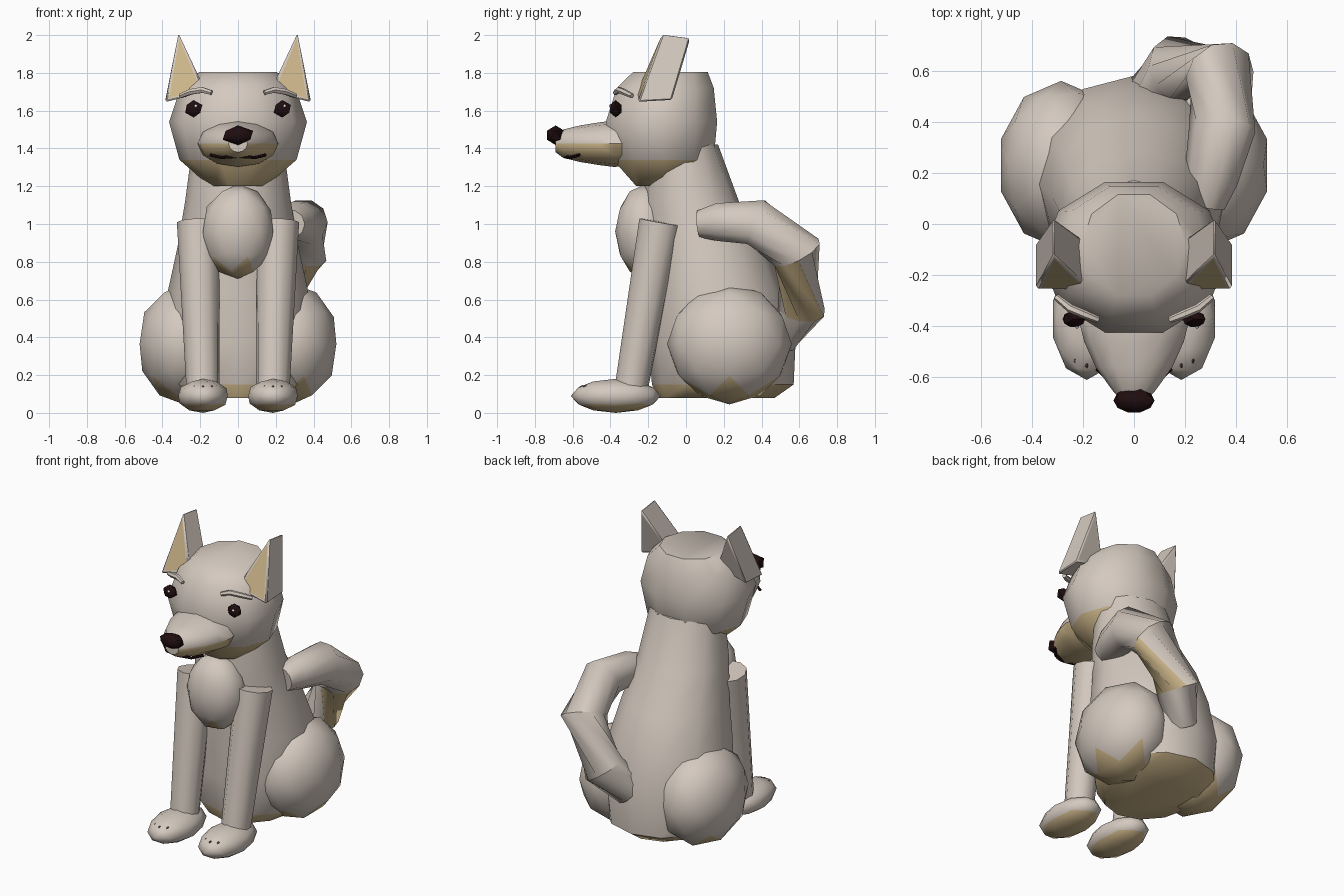
import bpy, bmesh, math
from mathutils import Vector, Matrix

if "Cube" in bpy.data.objects:
    bpy.data.objects.remove(bpy.data.objects["Cube"])

V = Vector


def material(name, rgb):
    m = bpy.data.materials.new(name)
    m.diffuse_color = (*rgb, 1)
    m.use_nodes = True
    m.node_tree.nodes["Principled BSDF"].inputs["Base Color"].default_value = m.diffuse_color
    return m


FUR = material("pale fur", (0.66, 0.585, 0.52))
GOLD = material("golden underside", (0.60, 0.46, 0.25))
DARK = material("dark brown", (0.014, 0.004, 0.005))
CLAW = material("claw grey", (0.12, 0.10, 0.09))
WHITE = material("eye highlight", (0.8, 0.8, 0.8))


def finish(name, bm, mats, rule=None, angle=45):
    """Turn a bmesh into an object; faces passing the rule get the second material."""
    bmesh.ops.recalc_face_normals(bm, faces=bm.faces)
    bm.normal_update()
    if rule:
        for f in bm.faces:
            f.material_index = int(rule(f.calc_center_median(), f.normal))
    me = bpy.data.meshes.new(name)
    bm.to_mesh(me)
    bm.free()
    for m in mats:
        me.materials.append(m)
    ob = bpy.data.objects.new(name, me)
    bpy.context.collection.objects.link(ob)
    bpy.ops.object.select_all(action='DESELECT')
    ob.select_set(True)
    bpy.context.view_layer.objects.active = ob
    bpy.ops.object.shade_smooth_by_angle(angle=math.radians(angle))
    return ob


def loft(name, rings, n, mats=(FUR,), rule=None):
    """Skin elliptical rings given as (centre, axis u, axis v)."""
    bm = bmesh.new()
    loops = []
    for c, u, v in rings:
        loops.append([bm.verts.new(V(c) + V(u) * math.cos(a) + V(v) * math.sin(a))
                      for a in (2 * math.pi * i / n for i in range(n))])
    for a, b in zip(loops, loops[1:]):
        for i in range(n):
            j = (i + 1) % n
            bm.faces.new((a[i], a[j], b[j], b[i]))
    bm.faces.new(loops[0])
    bm.faces.new(loops[-1])
    return finish(name, bm, mats, rule)


def tube(name, path, n, mats=(FUR,), rule=None):
    """Round tube through points given as (x, y, z, radius)."""
    pts = [V(p[:3]) for p in path]
    rings = []
    for i, p in enumerate(pts):
        t = (pts[min(i + 1, len(pts) - 1)] - pts[max(i - 1, 0)]).normalized()
        u = t.cross(V((0, 0, 1))).normalized()
        rings.append((p, u * path[i][3], u.cross(t) * path[i][3]))
    return loft(name, rings, n, mats, rule)


def ball(name, centre, radii, sub, mats=(FUR,), rule=None):
    bm = bmesh.new()
    bmesh.ops.create_icosphere(bm, subdivisions=sub, radius=1.0,
                               matrix=Matrix.Translation(centre) @ Matrix.Diagonal((*radii, 1)))
    return finish(name, bm, mats, rule)


def upright(rows):
    """Horizontal rings from (z, half width, y front, y back)."""
    return [((0, (a + b) / 2, z), (rx, 0, 0), (0, (b - a) / 2, 0)) for z, rx, a, b in rows]


def below(limit):
    return lambda c, n: n.z < limit


TWO = (FUR, GOLD)

# Body and neck
loft("body", upright([(0.08, 0.27, -0.15, 0.47), (0.15, 0.36, -0.18, 0.57),
                      (0.37, 0.40, -0.20, 0.58), (0.65, 0.37, -0.21, 0.52),
                      (0.88, 0.32, -0.22, 0.43), (1.12, 0.28, -0.23, 0.28),
                      (1.42, 0.24, -0.20, 0.17)]), 12, TWO, lambda c, n: c.z < 0.14)

# Head
loft("head", upright([(1.20, 0.15, -0.27, 0.02), (1.34, 0.31, -0.40, 0.16),
                      (1.54, 0.365, -0.44, 0.18), (1.72, 0.305, -0.38, 0.16),
                      (1.805, 0.205, -0.29, 0.125)]), 10, TWO, lambda c, n: c.z < 1.33)

# Muzzle, along y: (y, half width, z bottom, z top)
loft("muzzle", [((0, y, 1.425), (rx, 0, 0), (0, 0, rz)) for y, rx, rz in
                [(-0.30, 0.20, 0.115), (-0.38, 0.215, 0.123), (-0.46, 0.195, 0.113),
                 (-0.56, 0.15, 0.097), (-0.65, 0.085, 0.075), (-0.69, 0.05, 0.045)]],
     12, TWO, lambda c, n: c.z < 1.42)
ball("nose", (0, -0.69, 1.47), (0.09, 0.055, 0.052), 1, (DARK,))
tube("mouth", [(-0.145, -0.565, 1.365, 0.009), (-0.09, -0.615, 1.352, 0.009),
               (0, -0.645, 1.358, 0.009), (0.09, -0.615, 1.352, 0.009),
               (0.145, -0.565, 1.365, 0.009)], 6, (DARK,))

# Chest tuft
ball("chest_tuft", (0, -0.22, 0.96), (0.195, 0.155, 0.25), 2, TWO, below(-0.62))


def ear(name, s):
    """Triangular prism leaning back, with an inset golden inner face."""
    front = [V((s * 0.315, -0.125, 2.01)), V((s * 0.385, -0.255, 1.645)),
             V((s * 0.17, -0.26, 1.70))]
    back = [V((0, 0.15, -0.02)), V((0, 0.18, 0.01)), V((0, 0.18, 0.01))]
    bm = bmesh.new()
    a = [bm.verts.new(p) for p in front]
    b = [bm.verts.new(p + d) for p, d in zip(front, back)]
    face = bm.faces.new(a)
    bm.faces.new(b[::-1])
    for i in range(3):
        j = (i + 1) % 3
        bm.faces.new((a[i], b[i], b[j], a[j]))
    bmesh.ops.recalc_face_normals(bm, faces=bm.faces)
    bmesh.ops.inset_individual(bm, faces=[face], thickness=0.03)
    face.material_index = 1
    ob = finish(name, bm, TWO, None, 25)
    mod = ob.modifiers.new("soft_edges", 'BEVEL')
    mod.width = 0.012
    mod.segments = 1


for side, s in (("left", 1), ("right", -1)):
    ear(side + "_ear", s)
    # Eyes and brows
    ball(side + "_eye", (s * 0.235, -0.372, 1.61), (0.05, 0.036, 0.046), 1, (DARK,))
    ball(side + "_eye_highlight", (s * 0.235 + 0.012, -0.402, 1.625), (0.009, 0.008, 0.009),
         1, (WHITE,))
    tube(side + "_brow", [(s * 0.14, -0.375, 1.695, 0.013), (s * 0.19, -0.355, 1.71, 0.017),
                          (s * 0.25, -0.33, 1.70, 0.017), (s * 0.305, -0.285, 1.678, 0.013)], 6)
    # Front legs, paws and claws
    tube(side + "_front_leg", [(s * 0.185, -0.295, 0.10, 0.088), (s * 0.21, -0.135, 1.01, 0.115)], 10)
    ball(side + "_paw", (s * 0.185, -0.372, 0.09), (0.138, 0.238, 0.09), 2, TWO, below(-0.7))
    for i, dx in enumerate((-0.045, 0, 0.045)):
        ball(f"{side}_claw_{i + 1}", (s * 0.185 + dx, -0.55 + abs(dx) * 0.4, 0.135),
             (0.008, 0.016, 0.012), 1, (CLAW,))
    # Haunches
    ball(side + "_haunch", (s * 0.285, 0.23, 0.365), (0.248, 0.33, 0.32), 2, TWO, below(-0.7))

# Curled tail
tube("tail", [(0.06, 0.50, 0.40, 0.10), (0.17, 0.61, 0.55, 0.13), (0.335, 0.585, 0.85, 0.14),
              (0.345, 0.37, 1.01, 0.13), (0.30, 0.17, 1.01, 0.105), (0.28, 0.07, 1.00, 0.075)],
     10, TWO, lambda c, n: 0.5 < c.z < 0.85 and n.x > 0.45 and n.z < -0.3)
